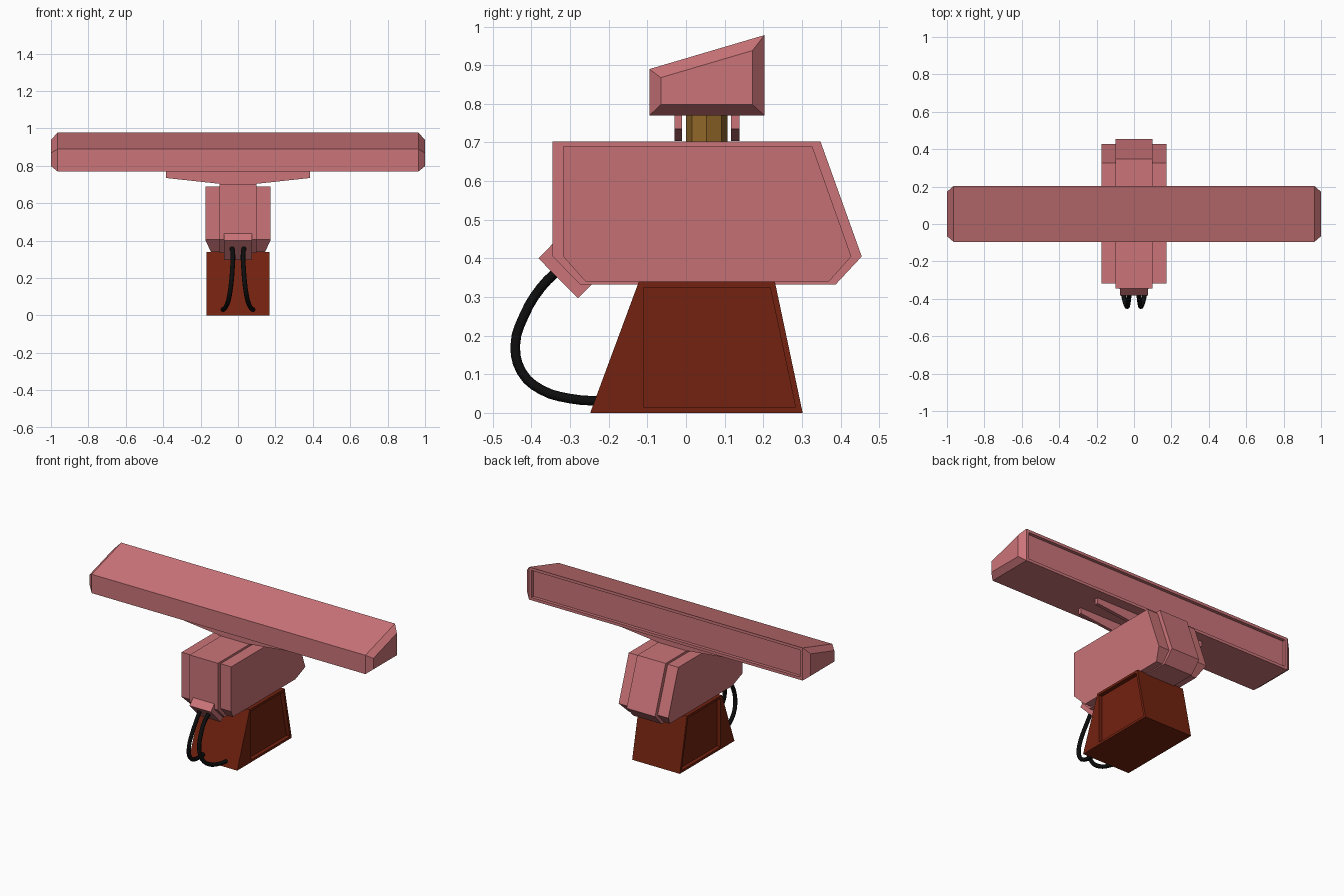
import bpy, bmesh, math
from mathutils import Vector

if "Cube" in bpy.data.objects:
    bpy.data.objects.remove(bpy.data.objects["Cube"])


def material(name, rgb):
    m = bpy.data.materials.new(name)
    m.diffuse_color = (*rgb, 1)
    m.use_nodes = True
    m.node_tree.nodes["Principled BSDF"].inputs["Base Color"].default_value = m.diffuse_color
    return m


PINK = material("dusty_pink", (0.60, 0.176, 0.19))
BROWN = material("rust_brown", (0.17, 0.016, 0.005))
GOLD = material("bronze", (0.28, 0.135, 0.022))
BLACK = material("cable_black", (0.004, 0.004, 0.004))


def finish(name, bm, mat):
    bmesh.ops.recalc_face_normals(bm, faces=bm.faces)
    me = bpy.data.meshes.new(name)
    bm.to_mesh(me)
    bm.free()
    me.materials.append(mat)
    ob = bpy.data.objects.new(name, me)
    bpy.context.collection.objects.link(ob)
    return ob


def loft(rings):
    """Skin a list of equal-length rings of 3D points and cap both ends."""
    bm = bmesh.new()
    vs = [[bm.verts.new(p) for p in r] for r in rings]
    n = len(rings[0])
    for a, b in zip(vs, vs[1:]):
        for i in range(n):
            j = (i + 1) % n
            bm.faces.new((a[i], a[j], b[j], b[i]))
    bm.faces.new(vs[0])
    bm.faces.new(vs[-1])
    bmesh.ops.recalc_face_normals(bm, faces=bm.faces)
    return bm


def ring(x, profile):
    return [(x, y, z) for y, z in profile]


def sunken_panel(bm, face, border, depth, adjust=None):
    """Inset a face, optionally move its corners, then push it inward."""
    normal = face.normal.copy()
    bmesh.ops.inset_individual(bm, faces=[face], thickness=border, use_even_offset=True)
    if adjust:
        for v in face.verts:
            adjust(v)
    new = bmesh.ops.extrude_discrete_faces(bm, faces=[face])["faces"][0]
    bmesh.ops.translate(bm, verts=new.verts, vec=normal * -depth)


# Pedestal with a sunken panel on each side
base = [(-0.248, 0), (0.302, 0), (0.23, 0.34), (-0.122, 0.34)]
bm = loft([ring(-0.168, base), ring(0.168, base)])


def straighten(v):
    if v.co.y < 0:
        v.co.y = -0.11


bm.normal_update()
for f in [f for f in bm.faces if abs(f.normal.x) > 0.9]:
    sunken_panel(bm, f, 0.015, 0.025, straighten)
finish("pedestal", bm, BROWN)

# Gearbox housing: tall centre section and slightly smaller side sections
centre = [(-0.345, 0.703), (0.348, 0.703), (0.455, 0.405),
          (0.388, 0.333), (-0.275, 0.333), (-0.345, 0.405)]
finish("housing_centre", loft([ring(-0.1, centre), ring(0.1, centre)]), PINK)

side = [(-0.318, 0.69), (0.327, 0.69), (0.428, 0.405),
        (0.37, 0.34), (-0.26, 0.34), (-0.318, 0.405)]
for s, label in ((-1, "left"), (1, "right")):
    outer = [(s * (0.145 if z < 0.4 else 0.175), y, z) for y, z in side]
    # Splayed lower edge reaches the same front and back lines at the bottom
    finish("housing_side_" + label, loft([ring(s * 0.095, side), outer]), PINK)

# Tilted cable socket on the lower front edge
socket = [(-0.345, 0.438), (-0.382, 0.40), (-0.28, 0.297), (-0.242, 0.335)]
finish("cable_socket", loft([ring(-0.075, socket), ring(0.075, socket)]), PINK)

# Octagonal turning shaft
bm = loft([[(0.0535 * math.cos(i * math.pi / 4), 0.0535 + 0.0535 * math.sin(i * math.pi / 4), z)
            for i in range(8)] for z in (0.69, 0.78)])
finish("turning_shaft", bm, GOLD)

# Tapered support plates below the antenna
plate = [(-0.385, 0.775), (-0.385, 0.735), (-0.1, 0.704), (0.1, 0.704), (0.385, 0.735), (0.385, 0.775)]
for label, y0, y1 in (("front", -0.03, -0.01), ("back", 0.116, 0.138)):
    finish("support_plate_" + label, loft([[(x, y, z) for x, z in plate] for y in (y0, y1)]), PINK)

# Antenna bar with chamfered ends and a sunken back panel
full = [(-0.095, 0.77), (0.203, 0.77), (0.203, 0.978), (-0.095, 0.89)]
tip = [(-0.065, 0.798), (0.172, 0.798), (0.172, 0.938), (-0.065, 0.868)]
bm = loft([ring(-1, tip), ring(-0.965, full), ring(0.965, full), ring(1, tip)])
bm.normal_update()
back = max(bm.faces, key=lambda f: f.normal.y)
sunken_panel(bm, back, 0.018, 0.02)
finish("antenna_bar", bm, PINK)

# Two looping cables from the socket to the foot of the pedestal
path = [(0.035, -0.325, 0.375), (0.027, -0.375, 0.325), (0.03, -0.42, 0.25), (0.036, -0.442, 0.175),
        (0.046, -0.425, 0.105), (0.058, -0.375, 0.06), (0.072, -0.30, 0.037), (0.082, -0.22, 0.03)]
for s, label in ((-1, "left"), (1, "right")):
    cu = bpy.data.curves.new("cable_" + label, 'CURVE')
    cu.dimensions = '3D'
    cu.bevel_depth = 0.0125
    cu.bevel_resolution = 2
    cu.resolution_u = 3
    cu.use_fill_caps = True
    sp = cu.splines.new('BEZIER')
    sp.bezier_points.add(len(path) - 1)
    for bp, (x, y, z) in zip(sp.bezier_points, path):
        bp.co = (s * x, y, z)
        bp.handle_left_type = bp.handle_right_type = 'AUTO'
    cu.materials.append(BLACK)
    ob = bpy.data.objects.new("cable_" + label, cu)
    bpy.context.collection.objects.link(ob)
    bpy.ops.object.select_all(action='DESELECT')
    ob.select_set(True)
    bpy.context.view_layer.objects.active = ob
    bpy.ops.object.convert(target='MESH')
    bpy.ops.object.shade_smooth_by_angle(angle=math.radians(50))
